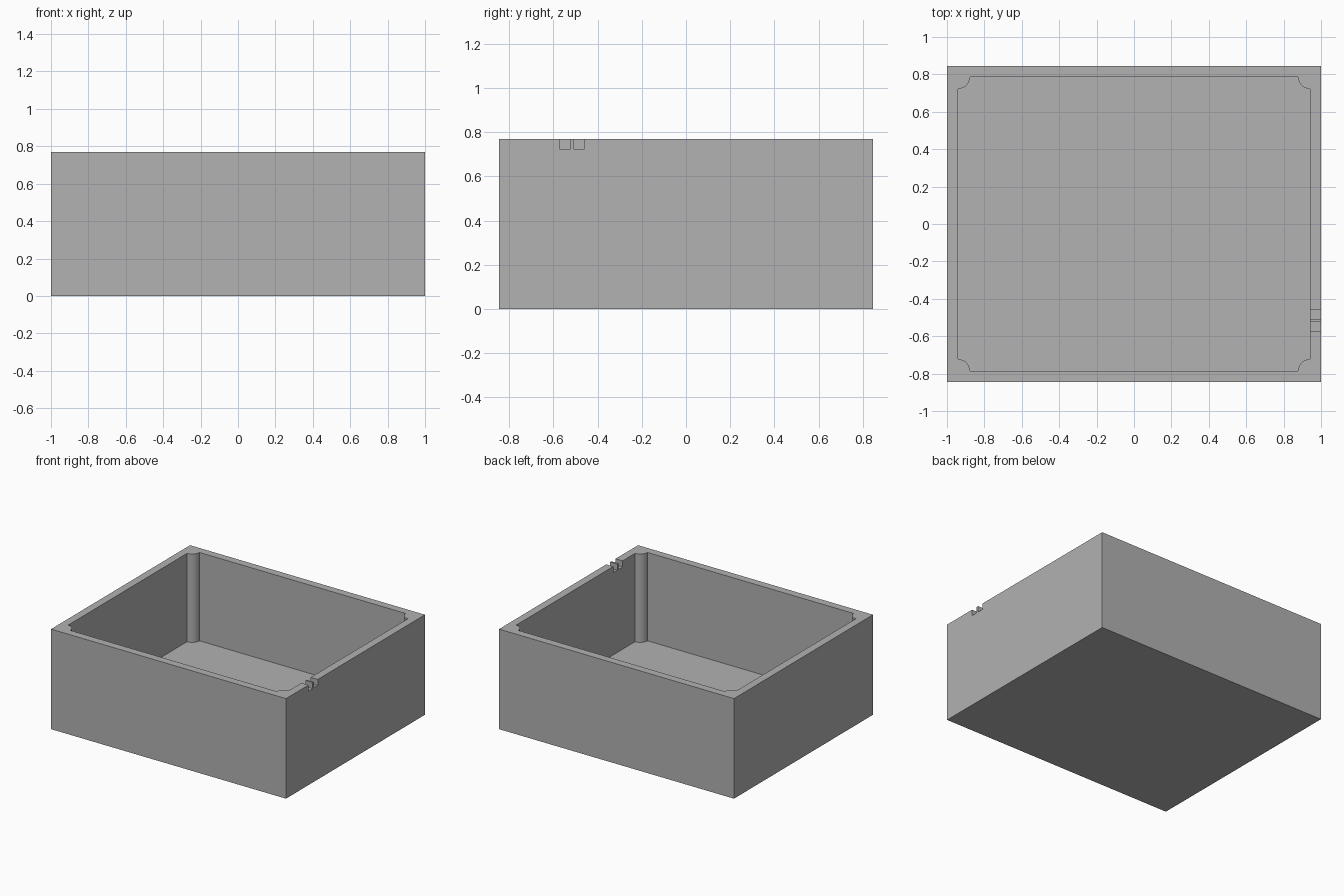
import bpy, bmesh
from math import cos, sin, pi, radians

old = bpy.data.objects.get("Cube")
if old:
    bpy.data.objects.remove(old, do_unlink=True)

WIDTH, DEPTH, HEIGHT = 2.0, 1.69, 0.77
WALL, FLOOR, POST = 0.06, 0.09, 0.062
NOTCH_DEPTH = 0.047

grey = bpy.data.materials.new("plain grey")
grey.use_nodes = True
colour = (0.445, 0.445, 0.445, 1)
grey.diffuse_color = colour
grey.node_tree.nodes["Principled BSDF"].inputs["Base Color"].default_value = colour


def prism(name, outline, z0, z1):
    """Extrude a counter-clockwise outline from z0 up to z1."""
    bm = bmesh.new()
    base = bm.faces.new([bm.verts.new((x, y, z0)) for x, y in outline])
    top = bmesh.ops.extrude_face_region(bm, geom=[base])["geom"]
    bmesh.ops.translate(bm, vec=(0, 0, z1 - z0),
                        verts=[v for v in top if isinstance(v, bmesh.types.BMVert)])
    bmesh.ops.recalc_face_normals(bm, faces=bm.faces)
    mesh = bpy.data.meshes.new(name)
    bm.to_mesh(mesh)
    bm.free()
    mesh.materials.append(grey)
    obj = bpy.data.objects.new(name, mesh)
    bpy.context.collection.objects.link(obj)
    return obj


def rectangle(x0, x1, y0, y1):
    return [(x0, y0), (x1, y0), (x1, y1), (x0, y1)]


def cut(target, cutter):
    cutter.hide_render = True
    mod = target.modifiers.new("cut", "BOOLEAN")
    mod.operation, mod.solver, mod.object = "DIFFERENCE", "EXACT", cutter
    bpy.context.view_layer.objects.active = target
    bpy.ops.object.modifier_apply(modifier=mod.name)
    bpy.data.objects.remove(cutter, do_unlink=True)


# Solid block for the open box
box = prism("open_box", rectangle(-WIDTH / 2, WIDTH / 2, -DEPTH / 2, DEPTH / 2), 0, HEIGHT)

# Cavity with a quarter-round post left standing in each corner
cx, cy = WIDTH / 2 - WALL, DEPTH / 2 - WALL
outline = []
STEPS = 12
for i, (sx, sy) in enumerate([(1, 1), (-1, 1), (-1, -1), (1, -1)]):
    start = (i + 3) * pi / 2
    for k in range(STEPS + 1):
        a = start - k / STEPS * pi / 2
        outline.append((sx * cx + POST * cos(a), sy * cy + POST * sin(a)))
cut(box, prism("cavity", outline, FLOOR, HEIGHT + 0.1))

# Two small notches through the left wall rim, with a thin fin between
for y0, y1 in [(-0.572, -0.522), (-0.507, -0.458)]:
    cut(box, prism("notch", rectangle(cx - 0.03, cx + 0.1, y0, y1),
                   HEIGHT - NOTCH_DEPTH, HEIGHT + 0.1))

# Smooth posts, sharp corners
bpy.ops.object.select_all(action="DESELECT")
box.select_set(True)
bpy.context.view_layer.objects.active = box
bpy.ops.object.shade_smooth_by_angle(angle=radians(30))
